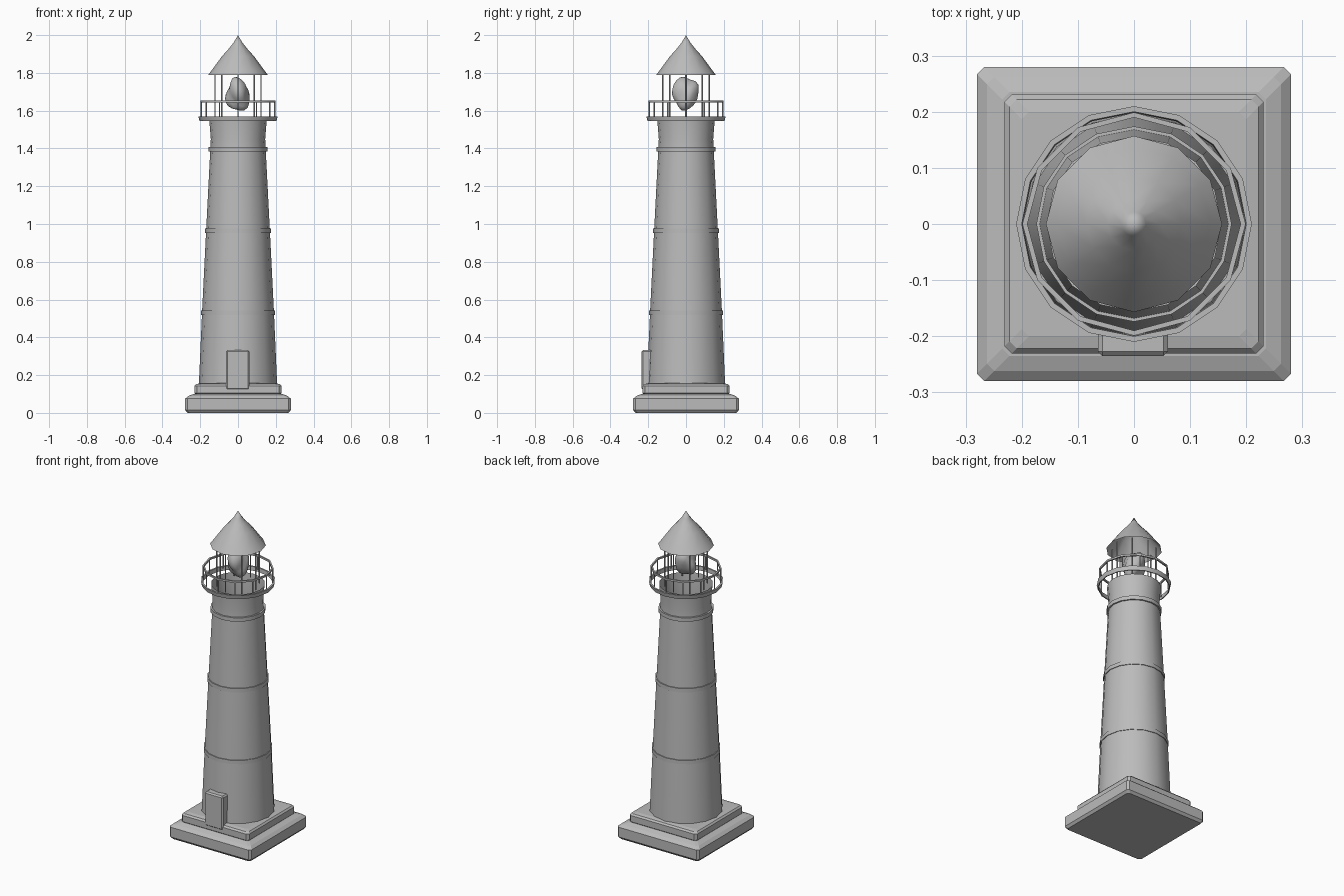
import bpy, bmesh, math
from mathutils import Vector

cube = bpy.data.objects.get("Cube")
if cube:
    bpy.data.objects.remove(cube, do_unlink=True)

stone = bpy.data.materials.new("grey_stone")
stone.use_nodes = True
GREY = (0.5, 0.5, 0.5, 1)
stone.diffuse_color = GREY
stone.node_tree.nodes["Principled BSDF"].inputs["Base Color"].default_value = GREY


def finish(name, bm, angle=None):
    """Turn a bmesh into a named object, smooth below the given angle."""
    mesh = bpy.data.meshes.new(name)
    bmesh.ops.recalc_face_normals(bm, faces=bm.faces)
    bm.to_mesh(mesh)
    bm.free()
    mesh.materials.append(stone)
    ob = bpy.data.objects.new(name, mesh)
    bpy.context.collection.objects.link(ob)
    if angle:
        bpy.ops.object.select_all(action='DESELECT')
        bpy.context.view_layer.objects.active = ob
        ob.select_set(True)
        bpy.ops.object.shade_smooth_by_angle(angle=math.radians(angle))


def skin(bm, loops, closed=False):
    """Bridge successive loops of equal length with quads."""
    pairs = list(zip(loops, loops[1:]))
    if closed:
        pairs.append((loops[-1], loops[0]))
    for a, b in pairs:
        n = len(a)
        for i in range(n):
            j = (i + 1) % n
            bm.faces.new((a[i], a[j], b[j], b[i]))


def lathe(name, profile, sides, closed=False, angle=35):
    """Revolve (radius, height) points around the z axis."""
    bm = bmesh.new()
    loops = [[bm.verts.new((r * math.cos(math.tau * i / sides),
                            r * math.sin(math.tau * i / sides), z))
              for i in range(sides)] for r, z in profile]
    skin(bm, loops, closed)
    bmesh.ops.remove_doubles(bm, verts=bm.verts, dist=0.0001)
    finish(name, bm, angle)


def hoop(name, r_in, r_out, z0, z1, sides):
    """Closed ring of rectangular section."""
    lathe(name, [(r_in, z0), (r_out, z0), (r_out, z1), (r_in, z1)], sides, closed=True)


def slab(name, profile, cut=0.013):
    """Square slab with clipped corners from (half width, height) points."""
    bm = bmesh.new()
    loops = []
    for h, z in profile:
        c = h - cut
        ring = [(h, -c), (h, c), (c, h), (-c, h), (-h, c), (-h, -c), (-c, -h), (c, -h)]
        loops.append([bm.verts.new((x, y, z)) for x, y in ring])
    skin(bm, loops)
    bm.faces.new(loops[0])
    bm.faces.new(loops[-1])
    finish(name, bm)


def posts(name, count, ring, thick, z0, z1):
    """Ring of slim upright posts."""
    bm = bmesh.new()
    for i in range(count):
        a = math.tau * i / count
        made = bmesh.ops.create_cone(bm, cap_ends=True, segments=6, radius1=thick,
                                     radius2=thick, depth=z1 - z0)
        bmesh.ops.translate(bm, verts=made["verts"],
                            vec=(ring * math.cos(a), ring * math.sin(a), (z0 + z1) / 2))
    finish(name, bm, 65)


# Stepped square base
slab("lower_plinth", [(0.268, 0), (0.28, 0.015), (0.28, 0.075), (0.262, 0.09), (0.235, 0.1)])
slab("upper_plinth", [(0.225, 0.098), (0.231, 0.104), (0.231, 0.142), (0.222, 0.152), (0.2, 0.157)])

# Tapered tower, open at the top, with raised bands
lathe("tower", [(0.207, 0.155), (0.19, 0.54), (0.169, 0.96), (0.147, 1.39),
                (0.144, 1.45), (0.152, 1.55)], 16)
for label, r, z in (("lower", 0.195, 0.53), ("middle", 0.174, 0.965), ("upper", 0.156, 1.395)):
    hoop(label + "_band", r - 0.012, r, z - 0.012, z + 0.012, 16)

# Door block with softened edges
bm = bmesh.new()
bmesh.ops.create_cube(bm, size=1)
bmesh.ops.scale(bm, verts=bm.verts, vec=(0.125, 0.06, 0.21))
bmesh.ops.translate(bm, verts=bm.verts, vec=(-0.002, -0.205, 0.227))
bmesh.ops.bevel(bm, geom=bm.edges[:], offset=0.008, segments=1, affect='EDGES')
finish("door", bm)

# Gallery rim and railing
lathe("gallery_rim", [(0.198, 1.545), (0.204, 1.545), (0.21, 1.57), (0.2, 1.57)], 16, closed=True)
hoop("handrail", 0.19, 0.199, 1.643, 1.654, 12)
posts("railing_posts", 12, 0.195, 0.004, 1.56, 1.65)

# Lantern uprights and lumpy lamp
posts("lantern_posts", 8, 0.122, 0.004, 1.54, 1.8)
bm = bmesh.new()
bmesh.ops.create_icosphere(bm, subdivisions=3, radius=1)
for v in bm.verts:
    x, y, z = v.co
    swell = 1 + 0.1 * math.sin(4 * x + 2 * z + 1) + 0.1 * math.sin(4 * y - 3 * z)
    v.co = Vector((x * 0.064, y * 0.064, z * 0.085)) * swell
    v.co.z += 1.687
finish("lamp", bm, 40)

# Flared pointed roof
lathe("roof", [(0.157, 1.79), (0.137, 1.817), (0.085, 1.888), (0.047, 1.93),
               (0.022, 1.962), (0, 2)], 12, angle=40)
